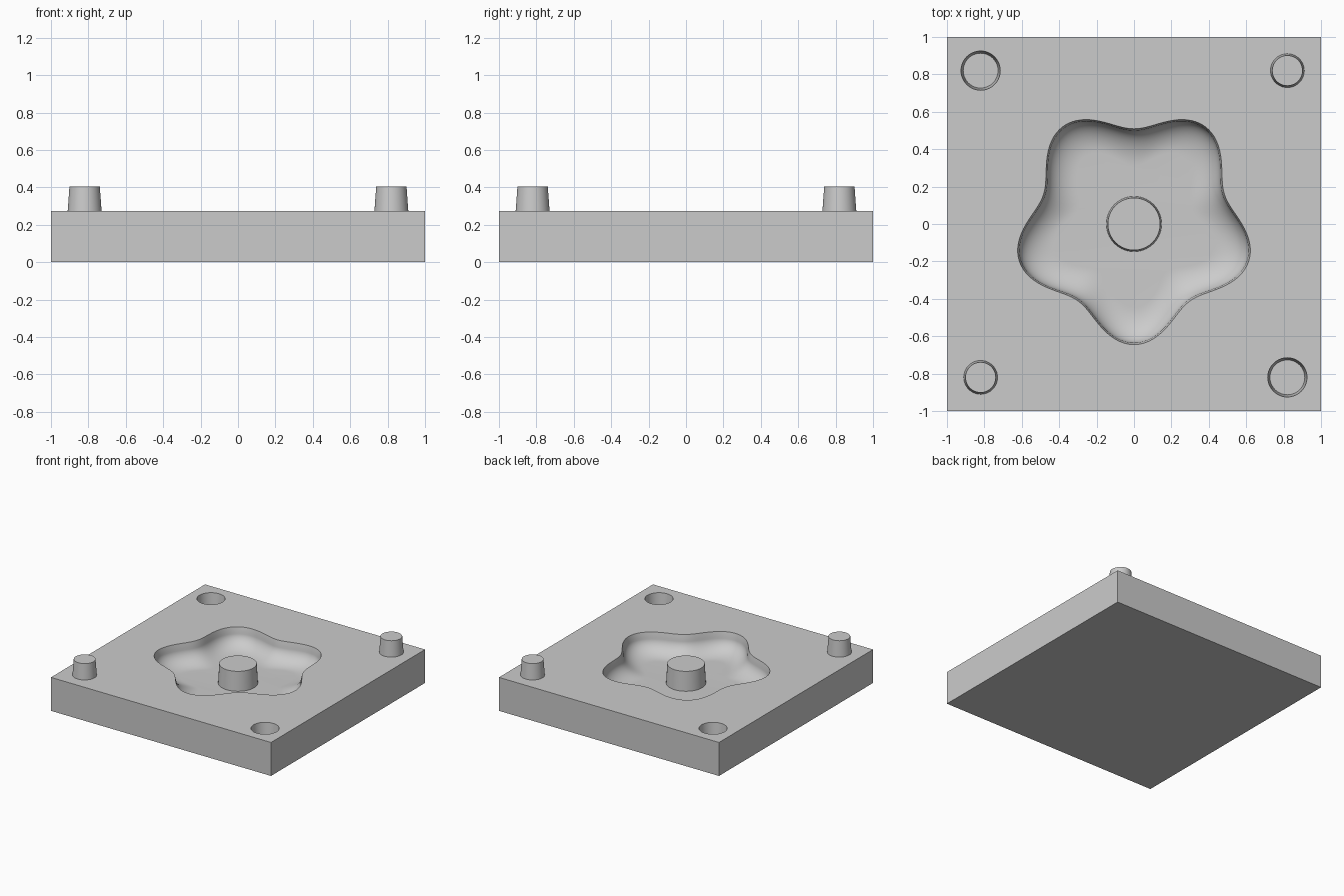
import bpy
import bmesh
from math import sin, cos, pi, radians

if "Cube" in bpy.data.objects:
    bpy.data.objects.remove(bpy.data.objects["Cube"])

TOP = 0.275      # upper face of the plate
FLOOR = 0.115    # bottom of the cavity
CORNER = 0.82    # peg and socket offset from the middle

grey = bpy.data.materials.new("plain grey")
grey.use_nodes = True
grey.diffuse_color = (0.6, 0.6, 0.6, 1)
grey.node_tree.nodes["Principled BSDF"].inputs["Base Color"].default_value = (0.6, 0.6, 0.6, 1)


def loft(name, rings, origin=(0, 0, 0)):
    """Closed solid skinned through rings of equal point count, bottom to top."""
    bm = bmesh.new()
    loops = [[bm.verts.new(p) for p in ring] for ring in rings]
    n = len(loops[0])
    for low, high in zip(loops, loops[1:]):
        for i in range(n):
            j = (i + 1) % n
            bm.faces.new((low[i], low[j], high[j], high[i]))
    bm.faces.new(loops[0][::-1])
    bm.faces.new(loops[-1])
    bmesh.ops.recalc_face_normals(bm, faces=bm.faces)
    mesh = bpy.data.meshes.new(name)
    bm.to_mesh(mesh)
    bm.free()
    mesh.materials.append(grey)
    ob = bpy.data.objects.new(name, mesh)
    ob.location = origin
    bpy.context.collection.objects.link(ob)
    return ob


def circle(radius, z, n=40):
    return [(radius * cos(2 * pi * i / n), radius * sin(2 * pi * i / n), z) for i in range(n)]


def star(inset, z, n=160):
    """Soft five-lobed outline with one lobe pointing to the front."""
    ring = []
    for i in range(n):
        a = 2 * pi * i / n - pi / 2
        r = 0.577 + 0.068 * cos(5 * (a + pi / 2)) - inset
        ring.append((r * cos(a), r * sin(a), z))
    return ring


def smooth(ob):
    bpy.ops.object.select_all(action="DESELECT")
    ob.select_set(True)
    bpy.context.view_layer.objects.active = ob
    bpy.ops.object.shade_smooth_by_angle(angle=radians(30))


# Square plate
square = [(-1, -1), (1, -1), (1, 1), (-1, 1)]
plate = loft("mould_plate", [[(x, y, z) for x, y in square] for z in (0, TOP)])

# Cavity cutter: flat floor, round fillet, then a steep drafted wall
WALL, FILLET, STEPS = 0.235, 0.19, 14
rings = []
for k in range(STEPS + 1):
    t = k / STEPS * pi / 2
    rings.append(star(0.01 + FILLET * (1 - sin(t)), WALL - (WALL - FLOOR) * cos(t)))
rings += [star(0, TOP), star(0, TOP + 0.1)]
cutters = [loft("cavity_cutter", rings)]

# Tapered socket cutters in two opposite corners
for s in (-1, 1):
    profile = [circle(0.093, TOP - 0.14), circle(0.105, TOP), circle(0.105, TOP + 0.1)]
    cutters.append(loft("socket_cutter", profile, (s * CORNER, -s * CORNER, 0)))

# Cut the cavity and sockets, then drop the cutters
bpy.context.view_layer.objects.active = plate
for cutter in cutters:
    cutter.hide_render = True
    mod = plate.modifiers.new("cut", "BOOLEAN")
    mod.operation = "DIFFERENCE"
    mod.solver = "EXACT"
    mod.object = cutter
    bpy.ops.object.modifier_apply(modifier=mod.name)
for cutter in cutters:
    bpy.data.objects.remove(cutter)
smooth(plate)

# Centre core rising level with the plate face
smooth(loft("centre_core", [circle(0.149, FLOOR - 0.02), circle(0.14, TOP)]))

# Tapered locating pegs in the other two corners
for s, side in ((-1, "front_right"), (1, "back_left")):
    peg = [circle(0.092, TOP - 0.02), circle(0.081, 0.405)]
    smooth(loft(side + "_peg", peg, (s * CORNER, s * CORNER, 0)))
